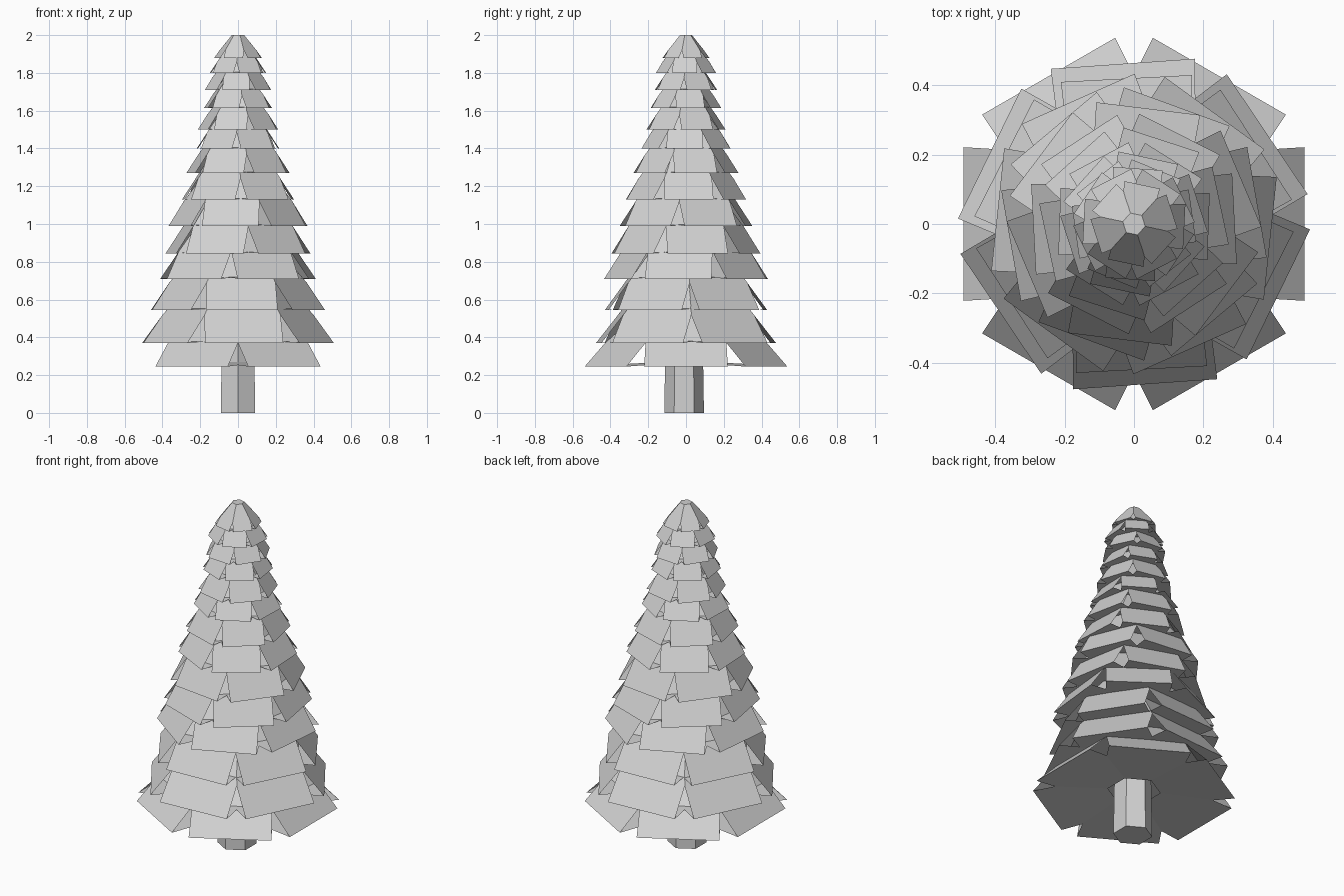
import bpy, bmesh, math
from mathutils import Matrix, Vector

cube = bpy.data.objects.get("Cube")
if cube:
    bpy.data.objects.remove(cube)

GREY = (0.64, 0.64, 0.64, 1)
grey = bpy.data.materials.new("plain grey")
grey.use_nodes = True
grey.diffuse_color = GREY
bsdf = next(n for n in grey.node_tree.nodes if n.type == "BSDF_PRINCIPLED")
bsdf.inputs["Base Color"].default_value = GREY


def make_object(name, bm):
    mesh = bpy.data.meshes.new(name)
    bm.to_mesh(mesh)
    bm.free()
    mesh.materials.append(grey)
    obj = bpy.data.objects.new(name, mesh)
    bpy.context.collection.objects.link(obj)


def hexagon(bm, radius, z, angle):
    """Ring of six vertices, counterclockwise from above."""
    return [bm.verts.new((radius * math.cos(math.radians(angle + 60 * k)),
                          radius * math.sin(math.radians(angle + 60 * k)), z))
            for k in range(6)]


def add_bough(bm, rings, angle):
    """A strip of flat faces; rings are (radius, half width, height)."""
    turn = Matrix.Rotation(math.radians(angle), 3, "Z")
    rows = [[bm.verts.new(turn @ Vector((r, s * w, z))) for s in (-1, 1)]
            for r, w, z in rings]
    for a, b in zip(rows, rows[1:]):
        bm.faces.new((a[0], a[1], b[1], b[0]))


# Bough outline as fractions of reach: (radius, half width), tip to trunk
OUTLINE = ((1, 0.45), (0.75, 0.435), (0.25, 0.145))


def make_tier(name, base, reach, turn, slope, tip=False):
    """Six boughs, split at the rim and joined further in, with a shallow underside."""
    bm = bmesh.new()

    def rings(rise):
        return [(reach * f, reach * w, base + reach * (1 - f) * rise) for f, w in OUTLINE]

    top, under = rings(math.tan(math.radians(slope))), rings(0.065)
    for k in range(6):
        add_bough(bm, top, turn + 60 * k)
        add_bough(bm, under[::-1], turn + 60 * k)
    if tip:
        radius, _, height = top[-1]
        bm.faces.new(hexagon(bm, radius / math.cos(math.pi / 6), height, turn + 30))
    make_object(name, bm)


# Trunk: six-sided post with a corner at the front
bm = bmesh.new()
low, high = hexagon(bm, 0.105, 0, 30), hexagon(bm, 0.097, 0.5, 30)
for k in range(6):
    n = (k + 1) % 6
    bm.faces.new((low[k], low[n], high[n], high[k]))
bm.faces.new(low[::-1])
bm.faces.new(high)
bmesh.ops.translate(bm, verts=bm.verts, vec=(0, -0.01, 0))
make_object("trunk", bm)

# Foliage tiers: base height, reach, turn, slope
tiers = [
    (0.245, 0.492, 0, 46), (0.37, 0.463, 34, 52), (0.545, 0.42, 33, 54),
    (0.71, 0.395, -6, 56), (0.845, 0.36, 10, 57), (0.99, 0.335, 23, 57),
    (1.13, 0.29, 3, 57), (1.27, 0.255, 12, 57), (1.40, 0.215, -2, 57),
    (1.50, 0.195, 18, 57), (1.615, 0.17, 8, 57), (1.71, 0.16, 26, 57),
    (1.80, 0.145, -3, 57),
]
for i, tier in enumerate(tiers):
    make_tier(f"bough_tier_{i + 1}", *tier)

# Crown: smallest tier, closed by a flat tip
make_tier("crown", 1.88, 0.115, 18, 54.3, tip=True)
